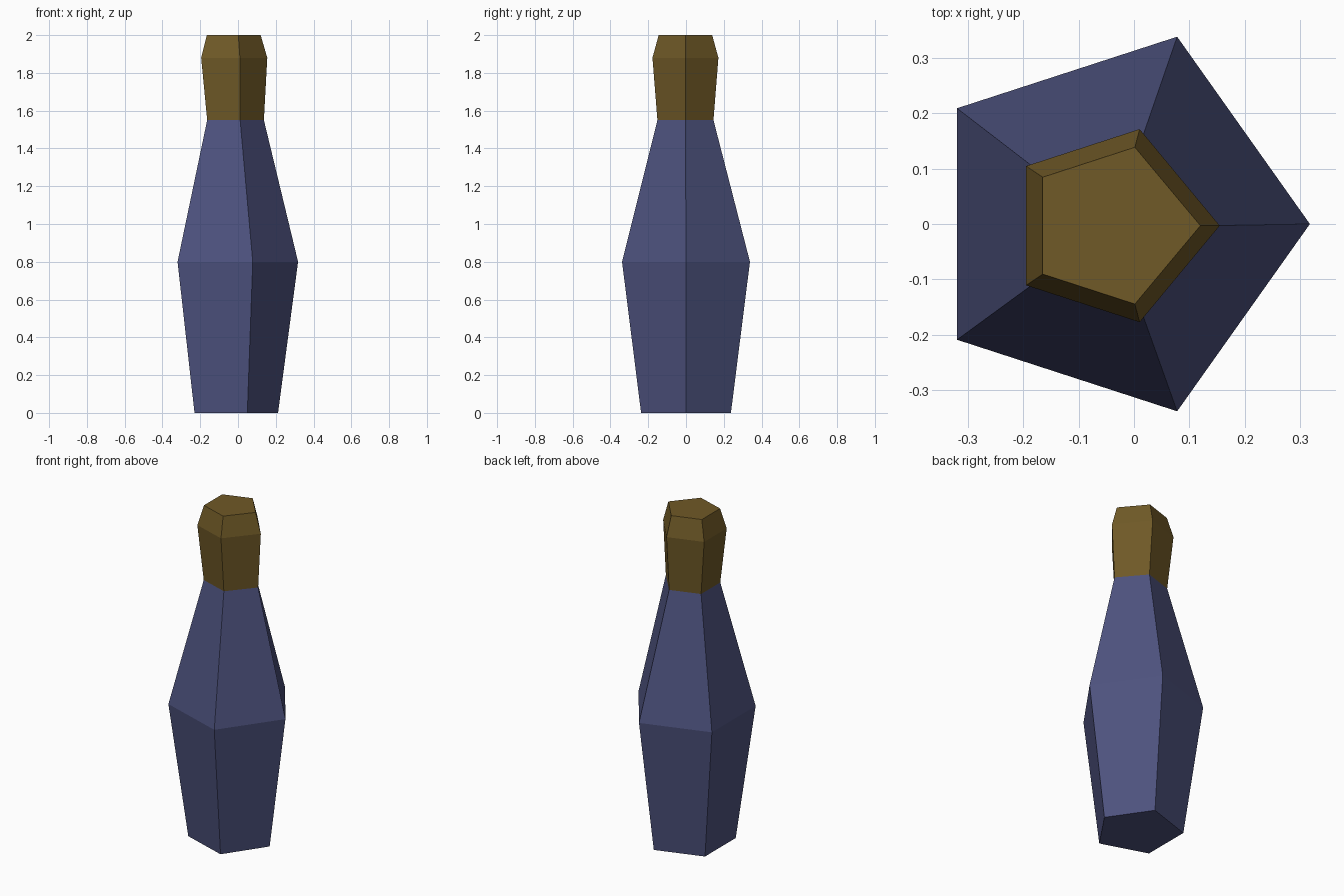
import bpy, bmesh
from math import cos, sin, tau

if "Cube" in bpy.data.objects:
    bpy.data.objects.remove(bpy.data.objects["Cube"])


def material(name, color):
    m = bpy.data.materials.new(name)
    m.diffuse_color = (*color, 1)
    m.use_nodes = True
    m.node_tree.nodes["Principled BSDF"].inputs["Base Color"].default_value = m.diffuse_color
    return m


def loft(name, rings, mat):
    """Pentagonal loft; ring = z, radius, centre x, centre y, shift of the +x corner."""
    bm = bmesh.new()
    loops = []
    for z, r, cx, cy, tip in rings:
        loops.append([bm.verts.new((cx + r * cos(tau * i / 5) + (tip if i == 0 else 0),
                                    cy + r * sin(tau * i / 5), z)) for i in range(5)])
    for a, b in zip(loops, loops[1:]):
        for i in range(5):
            j = (i + 1) % 5
            bm.faces.new((a[i], a[j], b[j], b[i]))
    bm.faces.new(loops[0][::-1])
    bm.faces.new(loops[-1])
    bmesh.ops.recalc_face_normals(bm, faces=bm.faces)
    me = bpy.data.meshes.new(name)
    bm.to_mesh(me)
    bm.free()
    me.materials.append(mat)
    ob = bpy.data.objects.new(name, me)
    bpy.context.collection.objects.link(ob)


neck = (1.55, 0.156, -0.037, -0.003, 0.018)

# Bottle body, widest at mid height
loft("bottle_body", [(0, 0.25, -0.028, 0, -0.01),
                     (0.8, 0.356, -0.032, 0, -0.006),
                     neck], material("blue_glass", (0.075, 0.085, 0.21)))

# Stopper with a bevelled top
loft("stopper", [neck,
                 (1.88, 0.1835, -0.0465, -0.003, 0.018),
                 (2.0, 0.149, -0.0445, -0.003, 0.0155)],
     material("cork_brown", (0.16, 0.1, 0.02)))
